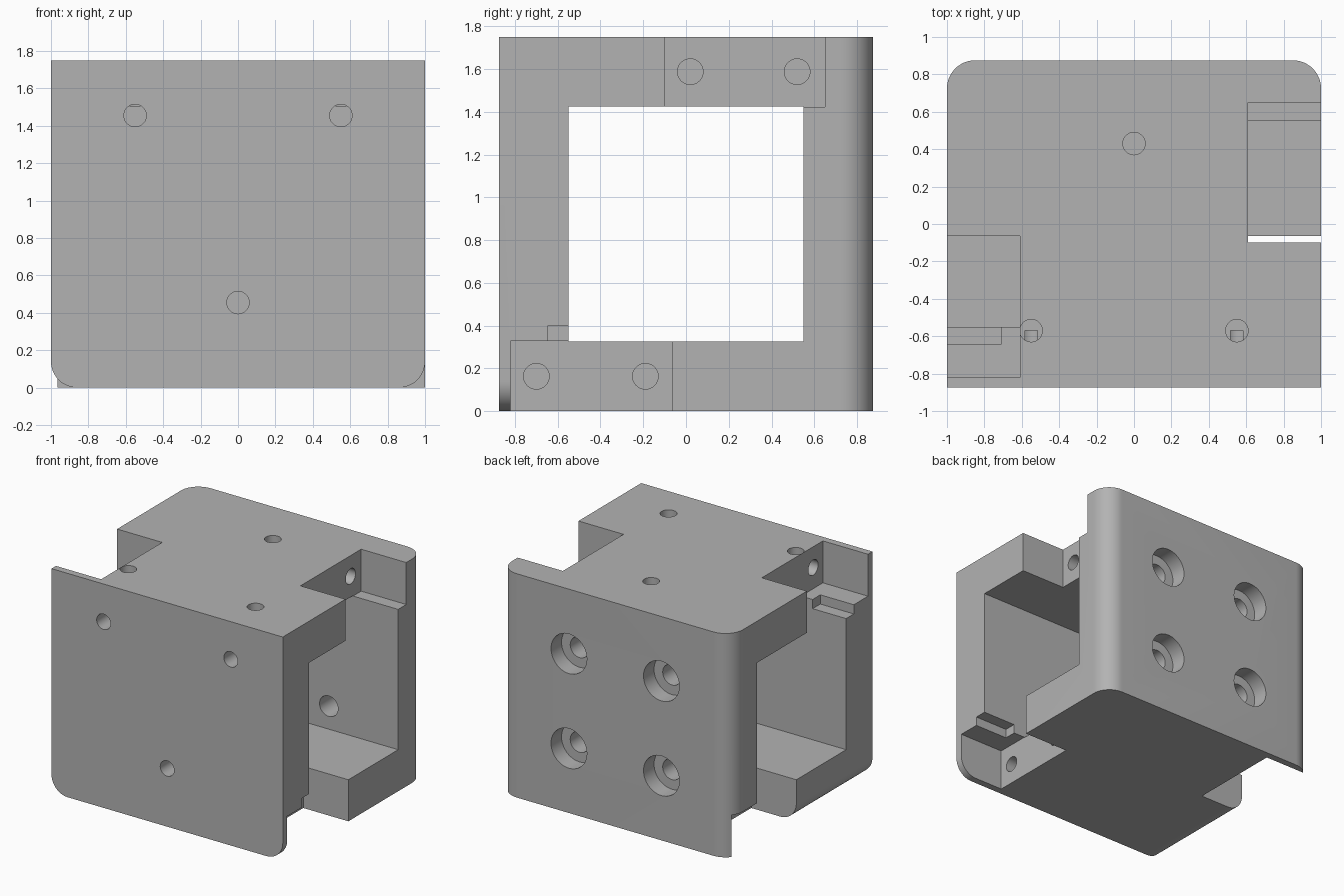
import bpy
import bmesh
from math import pi, cos, sin
from mathutils import Matrix, Vector

if "Cube" in bpy.data.objects:
    bpy.data.objects.remove(bpy.data.objects["Cube"], do_unlink=True)

grey = bpy.data.materials.new("plain grey")
grey.use_nodes = True
grey.diffuse_color = (0.45, 0.45, 0.45, 1)
grey.node_tree.nodes["Principled BSDF"].inputs["Base Color"].default_value = grey.diffuse_color

HX, HY, H = 1.0, 0.875, 1.75      # half width, half depth, height
WALL = 0.325                      # wall thickness around the window
WY = HY - WALL                    # window half depth
INNER = 0.61                      # x where the corner notches stop
OVER = 0.1                        # cutter overshoot
LAP = 0.003                       # small overlap between neighbouring cuts


def to_object(bm, name):
    bmesh.ops.recalc_face_normals(bm, faces=bm.faces)
    mesh = bpy.data.meshes.new(name)
    bm.to_mesh(mesh)
    bm.free()
    obj = bpy.data.objects.new(name, mesh)
    bpy.context.collection.objects.link(obj)
    mesh.materials.append(grey)
    return obj


def box_bm(lo, hi):
    bm = bmesh.new()
    lo, hi = Vector(lo), Vector(hi)
    size = Matrix.Diagonal((*(hi - lo), 1))
    bmesh.ops.create_cube(bm, size=1, matrix=Matrix.Translation((lo + hi) / 2) @ size)
    return bm


def cut(bm):
    """Subtract a cutter from the body and remove the cutter."""
    tool = to_object(bm, "cutter")
    tool.hide_render = True
    mod = body.modifiers.new("cut", "BOOLEAN")
    mod.operation, mod.solver, mod.object = "DIFFERENCE", "EXACT", tool
    bpy.context.view_layer.objects.active = body
    bpy.ops.object.modifier_apply(modifier=mod.name)
    bpy.data.objects.remove(tool, do_unlink=True)


def cut_box(x, y, z):
    bounds = [sorted(pair) for pair in (x, y, z)]
    cut(box_bm([b[0] for b in bounds], [b[1] for b in bounds]))


def drill(start, direction, radius, depth):
    """Round hole going from a surface point along a direction."""
    d = Vector(direction)
    turn = d.to_track_quat("Z", "Y").to_matrix().to_4x4()
    centre = Vector(start) + d * (depth - OVER) / 2
    bm = bmesh.new()
    bmesh.ops.create_cone(bm, cap_ends=True, segments=48, radius1=radius, radius2=radius,
                          depth=depth + OVER, matrix=Matrix.Translation(centre) @ turn)
    cut(bm)


# Body block with rounded back corners
bm = box_bm((-HX, -HY, 0), (HX, HY, H))
corners = [e for e in bm.edges if all(v.co.y > 0 for v in e.verts)
           and abs(e.verts[0].co.z - e.verts[1].co.z) > 1]
bmesh.ops.bevel(bm, geom=corners, offset=0.15, segments=12, profile=0.5, affect="EDGES")
body = to_object(bm, "bracket_body")

# Rounded lower edges, running from the front to the lower notches
R = 0.14
for side, end in ((1, -0.5), (-1, 0.3)):
    bm = bmesh.new()
    arc = [(HX - R + R * sin(a), R - R * cos(a)) for a in (i * pi / 24 for i in range(13))]
    arc += [(HX + OVER, R), (HX + OVER, -OVER), (HX - R, -OVER)]
    face = bm.faces.new([bm.verts.new((side * x, -HY - OVER, z)) for x, z in arc])
    new = bmesh.ops.extrude_face_region(bm, geom=[face])["geom"]
    bmesh.ops.translate(bm, vec=(0, end + HY + OVER, 0),
                        verts=[v for v in new if isinstance(v, bmesh.types.BMVert)])
    cut(bm)

# Window from side to side
cut_box((-HX - OVER, HX + OVER), (-WY, WY), (WALL, H - WALL))

# Corner notches: side, start and end in y, upper or lower, two screw holes
notches = ((1, -0.10, 0.65, True, (0.02, 0.52)),
           (-1, -0.82, -0.065, True, (-0.70, -0.19)),
           (1, -0.82, -0.065, False, (-0.70, -0.19)),
           (-1, 0.065, 0.82, False, (0.19, 0.70)))
for side, y0, y1, upper, holes in notches:
    z = (H - WALL - LAP, H + OVER) if upper else (-OVER, WALL + LAP)
    cut_box((side * INNER, side * (HX + OVER)), (y0, y1), z)
    for y in holes:
        drill((side * INNER, y, H - WALL / 2 if upper else WALL / 2), (-side, 0, 0), 0.06, 0.3)

# Small locating steps in the front wall
for side, z in ((1, (WALL - LAP, 0.40)), (-1, (H - 0.40, H - WALL + LAP))):
    cut_box((side * 0.71, side * (HX + OVER)), (-0.645, -WY + LAP), z)

# Blind holes in the top and the front
for x, y in ((0, 0.43), (0.55, -0.57), (-0.55, -0.57)):
    drill((x, y, H), (0, 0, -1), 0.06, 0.245)
for x, z in ((0, 0.455), (0.55, 1.455), (-0.55, 1.455)):
    drill((x, -HY, z), (0, 1, 0), 0.06, 0.305)

# Counterbored through holes in the back wall
for x in (-0.4, 0.4):
    for z in (H / 2 - 0.37, H / 2 + 0.37):
        drill((x, HY, z), (0, -1, 0), 0.155, 0.13)
        drill((x, HY, z), (0, -1, 0), 0.08, WALL + OVER)

# Smooth round surfaces, crisp edges
bpy.ops.object.select_all(action="DESELECT")
body.select_set(True)
bpy.context.view_layer.objects.active = body
bpy.ops.object.shade_smooth_by_angle(angle=pi / 6)
